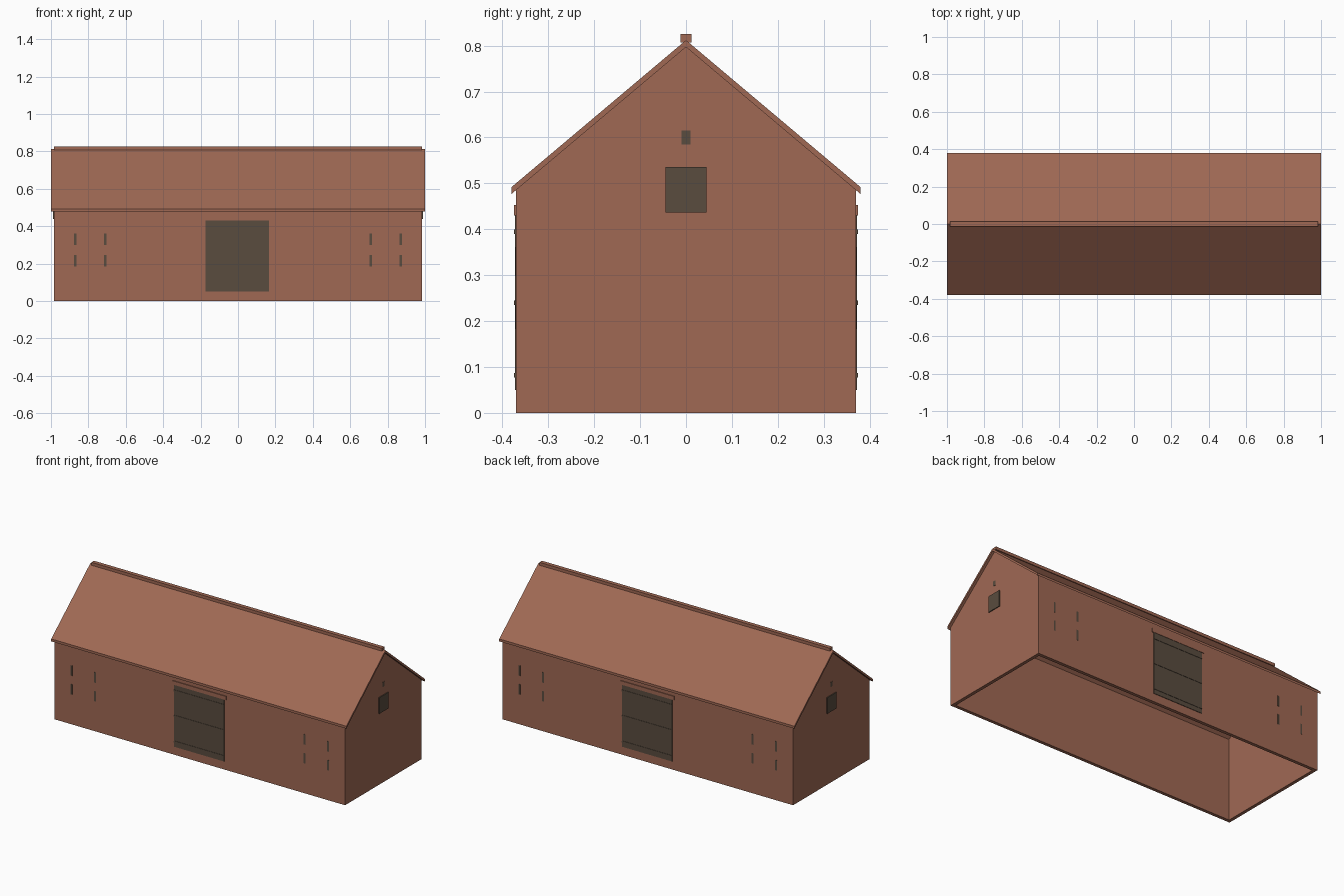
import bpy, bmesh
from mathutils import Matrix

cube = bpy.data.objects.get("Cube")
if cube:
    bpy.data.objects.remove(cube, do_unlink=True)


def make_material(name, colour):
    mat = bpy.data.materials.new(name)
    mat.use_nodes = True
    mat.diffuse_color = (*colour, 1)
    mat.node_tree.nodes["Principled BSDF"].inputs["Base Color"].default_value = (*colour, 1)
    return mat


BROWN = make_material("red brown boards", (0.35, 0.14, 0.088))
DARK = make_material("dark weathered wood", (0.10, 0.072, 0.049))

# Main dimensions
HALF_L, HALF_W = 0.985, 0.37
WALL = 0.02
PEAK, SLOPE = 0.797, 0.842


def under_roof(y):
    return PEAK - SLOPE * abs(y)


def prism(name, profile, x0, x1, mat, turn=False):
    """Extrude a (y, z) profile along x; turn rotates it half way round z."""
    bm = bmesh.new()
    face = bm.faces.new([bm.verts.new((x0, y, z)) for y, z in profile])
    new = bmesh.ops.extrude_face_region(bm, geom=[face])["geom"]
    verts = [g for g in new if isinstance(g, bmesh.types.BMVert)]
    bmesh.ops.translate(bm, verts=verts, vec=(x1 - x0, 0, 0))
    if turn:
        bm.transform(Matrix.Diagonal((-1, -1, 1, 1)))
    bmesh.ops.recalc_face_normals(bm, faces=bm.faces)
    mesh = bpy.data.meshes.new(name)
    bm.to_mesh(mesh)
    bm.free()
    mesh.materials.append(mat)
    obj = bpy.data.objects.new(name, mesh)
    bpy.context.collection.objects.link(obj)
    return obj


def box(name, x, y, z, mat, turn=False):
    profile = [(y[0], z[0]), (y[1], z[0]), (y[1], z[1]), (y[0], z[1])]
    return prism(name, profile, x[0], x[1], mat, turn)


# Roof: one folded sheet, with a ridge cap
EAVE, THICK = 0.38, 0.015
prism("roof",
      [(-EAVE, under_roof(EAVE)), (0, PEAK), (EAVE, under_roof(EAVE)),
       (EAVE, under_roof(EAVE) + THICK), (0, PEAK + THICK),
       (-EAVE, under_roof(EAVE) + THICK)], -1, 1, BROWN)
box("ridge_cap", (-HALF_L, HALF_L), (-0.0125, 0.0125), (0.807, 0.825), BROWN)

for side, turn in (("front", False), ("back", True)):
    # Long wall with its top cut to the roof slope
    inner = HALF_W - WALL
    prism(side + "_wall",
          [(-HALF_W, 0), (-inner, 0), (-inner, under_roof(inner)),
           (-HALF_W, under_roof(HALF_W))],
          WALL - HALF_L, HALF_L - WALL, BROWN, turn)

    # Sliding door with three battens and a rail cover above
    box(side + "_door", (-0.173, 0.167), (-HALF_W - 0.003, -HALF_W),
        (0.05, 0.432), DARK, turn)
    for z in (0.082, 0.24, 0.395):
        box(side + "_door_batten", (-0.173, 0.167), (-HALF_W - 0.005, -HALF_W),
            (z - 0.005, z + 0.005), DARK, turn)
    box(side + "_door_rail", (-0.185, 0.18), (-HALF_W - 0.005, -HALF_W),
        (0.43, 0.453), BROWN, turn)

    # Narrow ventilation slits in two rows
    for x in (-0.87, -0.71, 0.71, 0.87):
        for z in (0.183, 0.298):
            box(side + "_slit", (x - 0.006, x + 0.006),
                (-HALF_W - 0.001, -HALF_W), (z, z + 0.063), DARK, turn)

for side, turn in (("left", False), ("right", True)):
    # Gable wall with loft hatch and small vent
    prism(side + "_gable",
          [(-HALF_W, 0), (HALF_W, 0), (HALF_W, under_roof(HALF_W)),
           (0, PEAK), (-HALF_W, under_roof(HALF_W))],
          HALF_L - WALL, HALF_L, BROWN, turn)
    box(side + "_loft_hatch", (HALF_L, HALF_L + 0.005), (-0.045, 0.045),
        (0.437, 0.536), DARK, turn)
    box(side + "_gable_vent", (HALF_L, HALF_L + 0.001), (-0.01, 0.01),
        (0.585, 0.615), DARK, turn)
